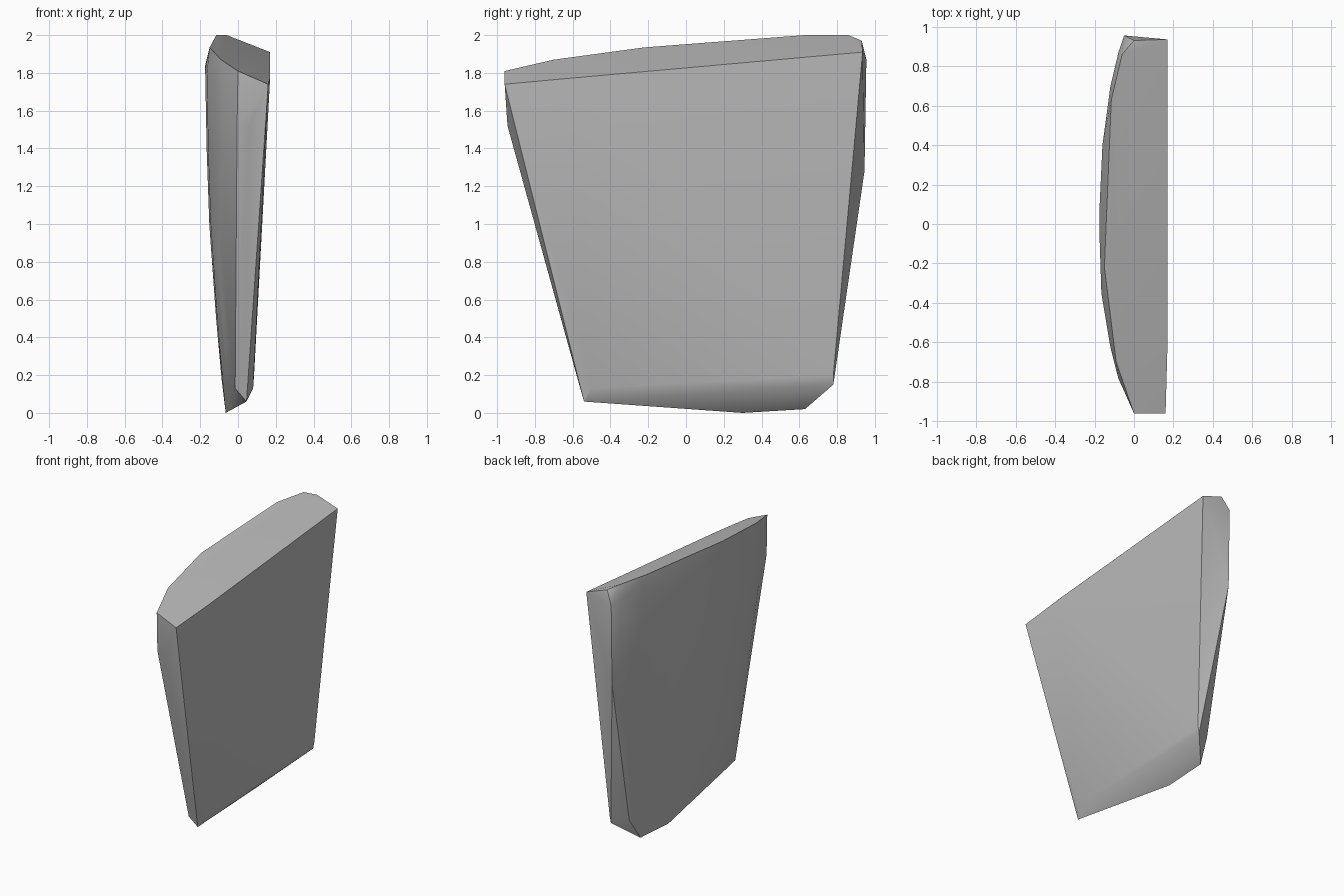
import bpy
import bmesh
import math

cube = bpy.data.objects.get("Cube")
if cube:
    bpy.data.objects.remove(cube, do_unlink=True)

# Stone colour
stone = bpy.data.materials.new("pale grey stone")
stone.use_nodes = True
colour = (0.5, 0.5, 0.5, 1)
stone.diffuse_color = colour
stone.node_tree.nodes["Principled BSDF"].inputs["Base Color"].default_value = colour

# Corners of the flat face, the sloping top, the ends and the base
flat_face = [(0.16, -0.96, 1.74), (0.17, -0.6, 1.773), (0.17, 0.935, 1.91),
             (0.085, 0.78, 0.2), (0.075, 0.78, 0.15), (0.08, -0.5, 0.13), (0.045, -0.54, 0.06)]
top_rim = [(0, -0.96, 1.81), (-0.09, -0.7, 1.87), (-0.15, -0.22, 1.935),
           (-0.115, 0.63, 2), (-0.06, 0.86, 2), (0, 0.93, 1.97)]
ends = [(0.06, -0.945, 1.52), (-0.005, -0.945, 1.52), (-0.015, -0.56, 0.13),
        (-0.05, 0.955, 1.87), (-0.05, 0.945, 1.28)]
base = [(-0.065, 0.3, 0), (-0.065, 0.63, 0.02)]
points = flat_face + top_rim + ends + base

# Bulging back: the bow profile (position along y, depth) repeated at each level
bow = [(-0.78, 0.46), (-0.62, 0.69), (-0.35, 0.95), (-0.08, 1), (0.1, 1),
       (0.4, 0.92), (0.7, 0.69), (0.87, 0.46)]
levels = [(1.83, 0.174), (1.4, 0.166), (1, 0.152), (0.5, 0.116), (0.18, 0.087)]
for height, depth in levels:
    front = max(-0.95, -0.523 - 0.277 * height)
    rear = min(0.945, 0.758 + 0.146 * height)
    for along, amount in bow:
        y = front + (rear - front) * (along + 0.95) / 1.9
        tilt = 0.085 * y * (height / 1.83) ** 3
        points.append((-depth * amount, y, height + tilt))

# Wrap the points in one convex slab
bm = bmesh.new()
for p in points:
    bm.verts.new(p)
hull = bmesh.ops.convex_hull(bm, input=bm.verts)
loose = [v for v in bm.verts if not v.link_faces]
bmesh.ops.delete(bm, geom=loose, context="VERTS")
bmesh.ops.dissolve_limit(bm, angle_limit=math.radians(1), verts=bm.verts, edges=bm.edges)
bmesh.ops.recalc_face_normals(bm, faces=bm.faces)
mesh = bpy.data.meshes.new("stone_slab")
bm.to_mesh(mesh)
bm.free()
mesh.materials.append(stone)

slab = bpy.data.objects.new("stone_slab", mesh)
bpy.context.collection.objects.link(slab)
bpy.context.view_layer.objects.active = slab
slab.select_set(True)
bpy.ops.object.shade_smooth_by_angle(angle=math.radians(30))
